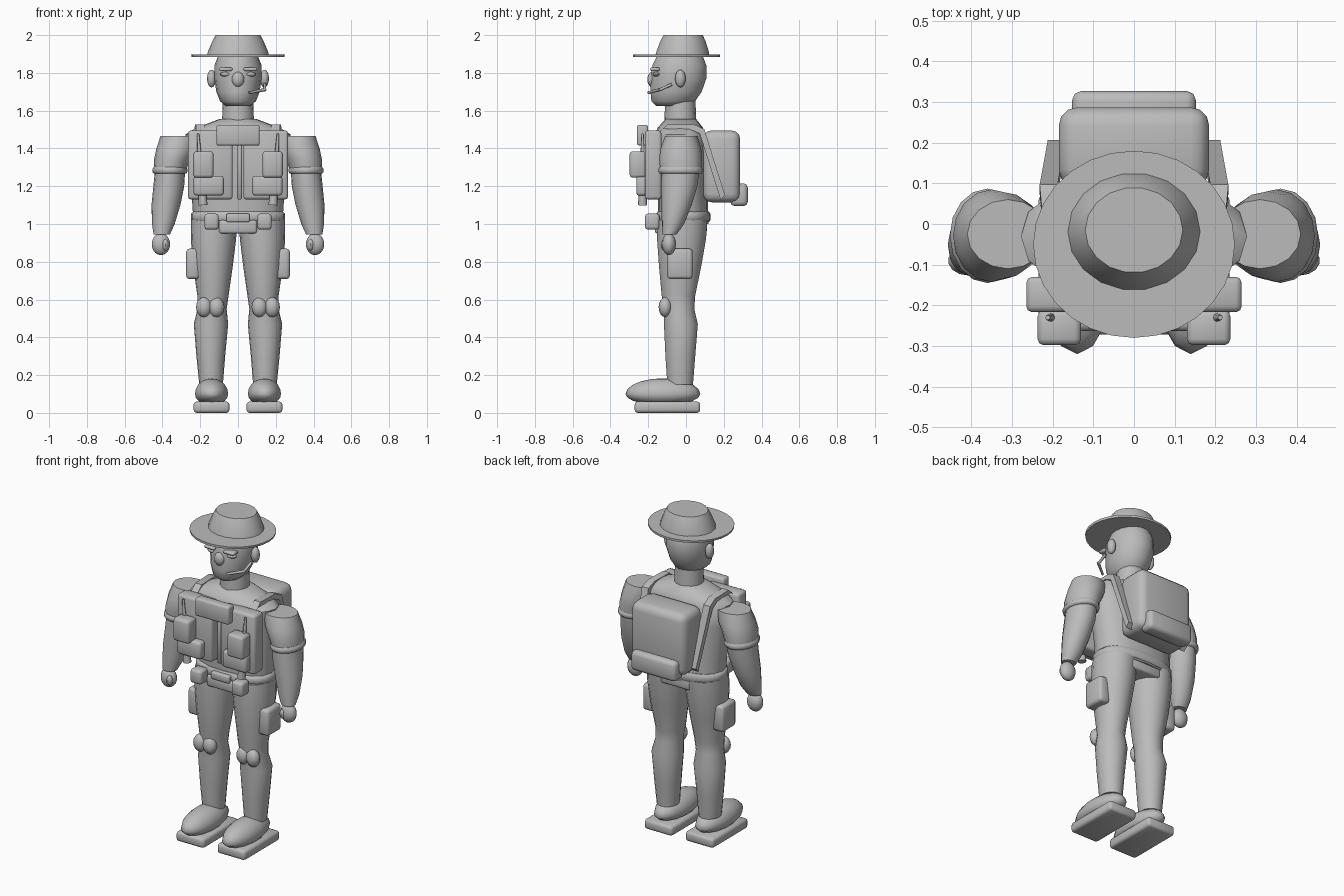
import bpy, bmesh, math
from mathutils import Vector, Matrix

grey = bpy.data.materials.new("matte grey")
grey.diffuse_color = (0.5, 0.5, 0.5, 1)


def finish(name, bm, angle=50):
    bmesh.ops.recalc_face_normals(bm, faces=bm.faces)
    me = bpy.data.meshes.new(name)
    bm.to_mesh(me)
    bm.free()
    me.materials.append(grey)
    ob = bpy.data.objects.new(name, me)
    bpy.context.collection.objects.link(ob)
    bpy.ops.object.select_all(action='DESELECT')
    ob.select_set(True)
    bpy.context.view_layer.objects.active = ob
    bpy.ops.object.shade_smooth_by_angle(angle=math.radians(angle))
    return ob


def loft(name, rings, n=16, power=1.0, angle=50):
    """Stack of oval rings given as (z, x0, x1, y0, y1)."""
    bm = bmesh.new()
    loops = []
    for z, x0, x1, y0, y1 in rings:
        loop = []
        for i in range(n):
            a = 2 * math.pi * i / n
            c, s = math.cos(a), math.sin(a)
            c = math.copysign(abs(c) ** power, c)
            s = math.copysign(abs(s) ** power, s)
            loop.append(bm.verts.new(((x0 + x1 + (x1 - x0) * c) / 2,
                                      (y0 + y1 + (y1 - y0) * s) / 2, z)))
        loops.append(loop)
    for a, b in zip(loops, loops[1:]):
        for i in range(n):
            bm.faces.new((a[i], a[(i + 1) % n], b[(i + 1) % n], b[i]))
    bm.faces.new(loops[0][::-1])
    bm.faces.new(loops[-1])
    return finish(name, bm, angle)


def box(name, x0, x1, y0, y1, z0, z1, bevel=0.015, seg=2):
    """Rounded box between two corners."""
    bm = bmesh.new()
    bmesh.ops.create_cube(bm, size=1)
    for v in bm.verts:
        v.co = ((x0 + x1) / 2 + v.co.x * (x1 - x0),
                (y0 + y1) / 2 + v.co.y * (y1 - y0),
                (z0 + z1) / 2 + v.co.z * (z1 - z0))
    if bevel:
        bmesh.ops.bevel(bm, geom=bm.edges[:], offset=bevel, segments=seg,
                        profile=0.5, affect='EDGES')
    return finish(name, bm)


def ball(name, c, r, u=14, v=9):
    bm = bmesh.new()
    bmesh.ops.create_uvsphere(bm, u_segments=u, v_segments=v, radius=1)
    for p in bm.verts:
        p.co = [c[i] + p.co[i] * r[i] for i in range(3)]
    return finish(name, bm)


def rod(name, a, b, r1, r2, n=8):
    a, b = Vector(a), Vector(b)
    bm = bmesh.new()
    m = Matrix.Translation((a + b) / 2) @ (b - a).to_track_quat('Z', 'Y').to_matrix().to_4x4()
    bmesh.ops.create_cone(bm, cap_ends=True, segments=n, radius1=r1, radius2=r2,
                          depth=(b - a).length, matrix=m)
    return finish(name, bm)


def strap(name, points, w, t):
    """Flat band following points in a side plane."""
    bm = bmesh.new()
    loops = []
    for x, y, z in points:
        loops.append([bm.verts.new(p) for p in ((x - w, y - t, z - t), (x + w, y - t, z - t),
                                                (x + w, y + t, z + t), (x - w, y + t, z + t))])
    for a, b in zip(loops, loops[1:]):
        for i in range(4):
            bm.faces.new((a[i], a[(i + 1) % 4], b[(i + 1) % 4], b[i]))
    bm.faces.new(loops[0])
    bm.faces.new(loops[-1])
    return finish(name, bm, 30)


# Hat
loft("hat_brim", [(1.885, -.245, .245, -.28, .18), (1.898, -.248, .248, -.28, .18)], 28)
loft("hat_crown", [(1.89, -.165, .165, -.165, .127), (1.915, -.158, .158, -.158, .122),
                   (1.97, -.135, .135, -.137, .105), (2.0, -.12, .12, -.12, .09)], 18, angle=60)

# Head and neck
loft("head", [(1.625, -.065, .065, -.16, .02), (1.65, -.095, .095, -.185, .05),
              (1.70, -.115, .115, -.19, .085), (1.77, -.125, .125, -.188, .11),
              (1.84, -.125, .125, -.18, .11), (1.89, -.105, .105, -.155, .09)], 18)
loft("neck", [(1.53, -.085, .085, -.115, .055), (1.66, -.08, .08, -.11, .05)], 16)
ball("nose", (0, -.175, 1.765), (.034, .03, .042))
for s in (1, -1):
    ball("ear", (s * .14, -.03, 1.77), (.024, .028, .047), 12, 8)
    ball("eye", (s * .065, -.155, 1.793), (.032, .022, .013), 10, 6)
    box("eyebrow", s * .065 - .035, s * .065 + .035, -.19, -.14, 1.81, 1.828, .005, 1)
rod("mic_boom_arm", (.142, -.075, 1.74), (.14, -.14, 1.71), .008, .008)
rod("mic_boom_tip", (.145, -.138, 1.712), (.06, -.2, 1.695), .009, .007)

# Torso, belt and hips
loft("torso", [(1.0, -.235, .235, -.145, .12), (1.15, -.245, .245, -.15, .115),
               (1.35, -.265, .265, -.16, .11), (1.475, -.278, .278, -.165, .105),
               (1.51, -.22, .22, -.15, .09), (1.555, -.10, .10, -.11, .055)], 16, .85)
loft("belt", [(1.01, -.238, .238, -.15, .122), (1.022, -.25, .25, -.16, .13),
              (1.052, -.25, .25, -.16, .13), (1.065, -.238, .238, -.15, .122)], 20, .85)
box("crotch", -.10, .10, -.165, .11, .95, 1.02, .012)
box("buckle", -.062, .062, -.18, -.13, 1.01, 1.055, .008)

# Vest centre and chest
box("vest_zip", -.004, .02, -.2, -.14, 1.13, 1.49, .004, 1)
box("chest_pouch", -.115, .115, -.26, -.2, 1.415, 1.525, .012)

for s in (1, -1):
    def sbox(name, x0, x1, *rest, **kw):
        box(name, min(s * x0, s * x1), max(s * x0, s * x1), *rest, **kw)

    def sloft(name, rings, **kw):
        loft(name, [(z, min(s * a, s * b), max(s * a, s * b), c, d)
                    for z, a, b, c, d in rings], **kw)

    # Vest panels and pouches
    sbox("vest_panel", .028, .265, -.217, -.13, 1.13, 1.495)
    sbox("upper_pouch", .13, .237, -.298, -.212, 1.245, 1.385)
    sbox("lower_pouch", .075, .235, -.263, -.2, 1.15, 1.255)
    sbox("belt_pouch", .102, .178, -.217, -.14, .97, 1.055)
    rod("vest_tool", (s * .185, -.23, 1.1), (s * .212, -.23, 1.48), .024, .006, 8)
    strap("shoulder_strap", [(s * .2, -.17, 1.46), (s * .2, -.11, 1.515), (s * .205, .03, 1.515),
                             (s * .21, .085, 1.49), (s * .19, .195, 1.14)], .022, .012)

    # Arm
    sloft("sleeve", [(1.28, .275, .445, -.135, .08), (1.34, .255, .445, -.143, .085),
                     (1.40, .225, .432, -.135, .08), (1.467, .21, .41, -.11, .06)], angle=60)
    sloft("sleeve_cuff", [(1.267, .275, .445, -.138, .08), (1.275, .268, .453, -.145, .087),
                          (1.292, .268, .453, -.145, .087), (1.302, .275, .445, -.138, .08)])
    sloft("forearm", [(.945, .36, .447, -.125, -.05), (1.0, .335, .455, -.128, -.01),
                      (1.10, .305, .458, -.13, .03), (1.20, .285, .448, -.132, .06),
                      (1.28, .28, .44, -.13, .07)])
    ball("hand", (s * .408, -.09, .893), (.05, .037, .058))
    ball("thumb", (s * .385, -.112, .89), (.018, .022, .032), 8, 6)

    # Leg
    sloft("leg", [(.15, .08, .205, -.10, .038), (.30, .068, .22, -.11, .05),
                  (.47, .052, .234, -.118, .064), (.55, .06, .215, -.118, .045),
                  (.62, .05, .215, -.13, .05), (.78, .027, .238, -.145, .083),
                  (.92, .01, .25, -.155, .108), (1.02, .004, .248, -.152, .115)], n=18)
    sbox("thigh_pouch", .20, .275, -.10, .035, .708, .87, bevel=.018)
    for dx in (-.033, .033):
        ball("knee_pad", (s * .147 + dx, -.11, .56), (.042, .035, .053), 12, 8)

    # Boot
    sbox("sole", .045, .235, -.272, .075, .0, .06, bevel=.016)
    bm = bmesh.new()
    bmesh.ops.create_uvsphere(bm, u_segments=14, v_segments=10, radius=1)
    for v in bm.verts:
        x, y, z = v.co
        rise = .115 + .012 * min(1, (1 - y) / 1.2)
        v.co = (s * .14 + x * .09, -.122 + y * .198, .10 + z * (.083 if z > 0 else .06))
    finish("boot", bm)

# Backpack
box("backpack", -.185, .185, .09, .287, 1.115, 1.495, .045, 3)
box("backpack_pouch", -.152, .152, .235, .327, 1.095, 1.215, .022)
